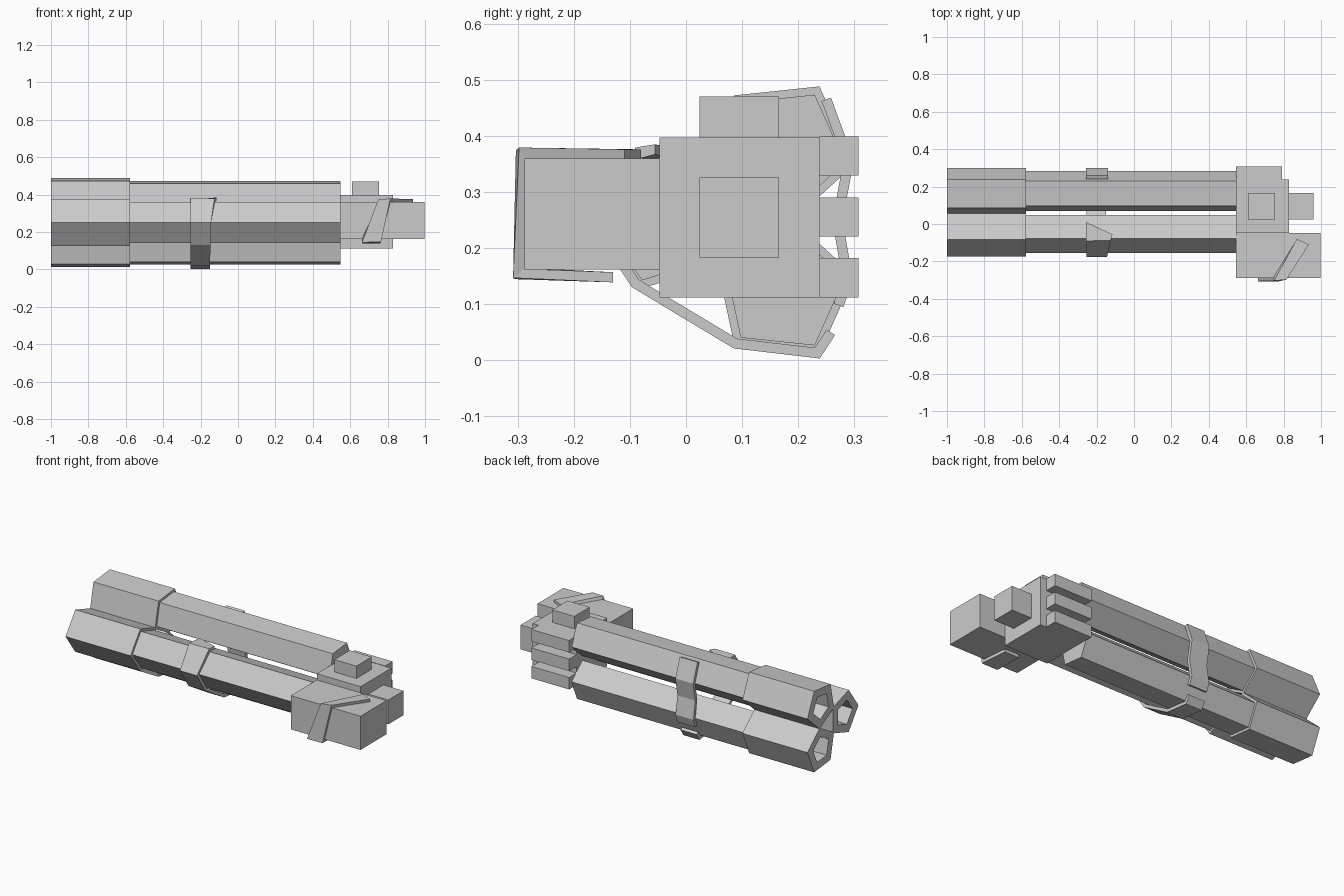
import bpy, bmesh, math

if "Cube" in bpy.data.objects:
    bpy.data.objects.remove(bpy.data.objects["Cube"])


def make(name, verts, faces):
    mesh = bpy.data.meshes.new(name)
    mesh.from_pydata(verts, [], faces)
    bm = bmesh.new()
    bm.from_mesh(mesh)
    bmesh.ops.recalc_face_normals(bm, faces=bm.faces)
    bm.to_mesh(mesh)
    bm.free()
    obj = bpy.data.objects.new(name, mesh)
    bpy.context.collection.objects.link(obj)
    return obj


def box(name, x, y, z):
    verts = [(a, b, c) for a in x for b in y for c in z]
    faces = [(0, 1, 3, 2), (4, 5, 7, 6), (0, 1, 5, 4),
             (2, 3, 7, 6), (0, 2, 6, 4), (1, 3, 7, 5)]
    return make(name, verts, faces)


def barrel(name, cy, cz, angle):
    # five-sided tube: bore floor, bore rim, muzzle, step, thin section, rear cap
    rings = [(-0.58, 0.075), (-1.0, 0.075), (-1.0, 0.13),
             (-0.577, 0.13), (-0.577, 0.113), (0.548, 0.113)]
    verts = []
    for x, r in rings:
        for i in range(5):
            a = angle + i * math.tau / 5
            verts.append((x, cy + r * math.cos(a), cz + r * math.sin(a)))
    faces = [tuple(range(5)), tuple(range(25, 30))]
    for k in range(len(rings) - 1):
        for i in range(5):
            j = (i + 1) % 5
            faces.append((k * 5 + i, k * 5 + j, k * 5 + 5 + j, k * 5 + 5 + i))
    return make(name, verts, faces)


def strap(name, left, right, thickness=0.018):
    # ribbon between two edge paths, thickened both ways
    n = len(left)
    faces = [(i, i + 1, n + i + 1, n + i) for i in range(n - 1)]
    obj = make(name, left + right, faces)
    mod = obj.modifiers.new("thickness", 'SOLIDIFY')
    mod.thickness = thickness
    mod.offset = 0
    mod.use_even_offset = True
    return obj


# three barrels in a triangle, each with a corner pointing outward
for name, deg in (("front_barrel", 180), ("upper_barrel", 60), ("lower_barrel", -60)):
    a = math.radians(deg)
    barrel(name, 0.101 + 0.144 * math.cos(a), 0.25 + 0.145 * math.sin(a), a)

# receiver blocks
box("receiver", (0.545, 0.83), (-0.047, 0.238), (0.112, 0.397))
box("front_block", (0.545, 0.998), (-0.288, -0.047), (0.162, 0.36))
box("top_block", (0.61, 0.753), (0.024, 0.166), (0.397, 0.47))
box("rear_block", (0.83, 0.96), (0.024, 0.166), (0.183, 0.326))

# cooling fins on the back
for i in range(3):
    z = 0.112 + i * 0.1085
    box(f"fin_{i + 1}", (0.545, 0.79), (0.238, 0.307), (z, z + 0.07))

# strap around the front and lower barrels
path = [(-0.085, 0.37), (-0.165, 0.25), (-0.09, 0.137),
        (0.088, 0.03), (0.234, 0.013), (0.258, 0.05)]
right_x = [-0.125, -0.144, -0.147, -0.15, -0.15, -0.15]
strap("front_strap",
      [(-0.256, 0.01, 0.362)] + [(-0.255, y, z) for y, z in path],
      [(-0.115, -0.055, 0.376)] + [(x, y, z) for x, (y, z) in zip(right_x, path)])

# strap across the two back barrels
path = [(0.25, 0.465), (0.29, 0.356), (0.27, 0.25), (0.288, 0.144), (0.272, 0.098)]
strap("back_strap",
      [(-0.256, y, z) for y, z in path],
      [(-0.14, y, z) for y, z in path])

# slanted strap over the front block
strap("block_strap",
      [(0.87, -0.08, 0.367), (0.75, -0.29, 0.367), (0.663, -0.298, 0.155), (0.665, -0.13, 0.148)],
      [(0.935, -0.11, 0.367), (0.815, -0.29, 0.367), (0.765, -0.298, 0.155), (0.76, -0.13, 0.148)])
